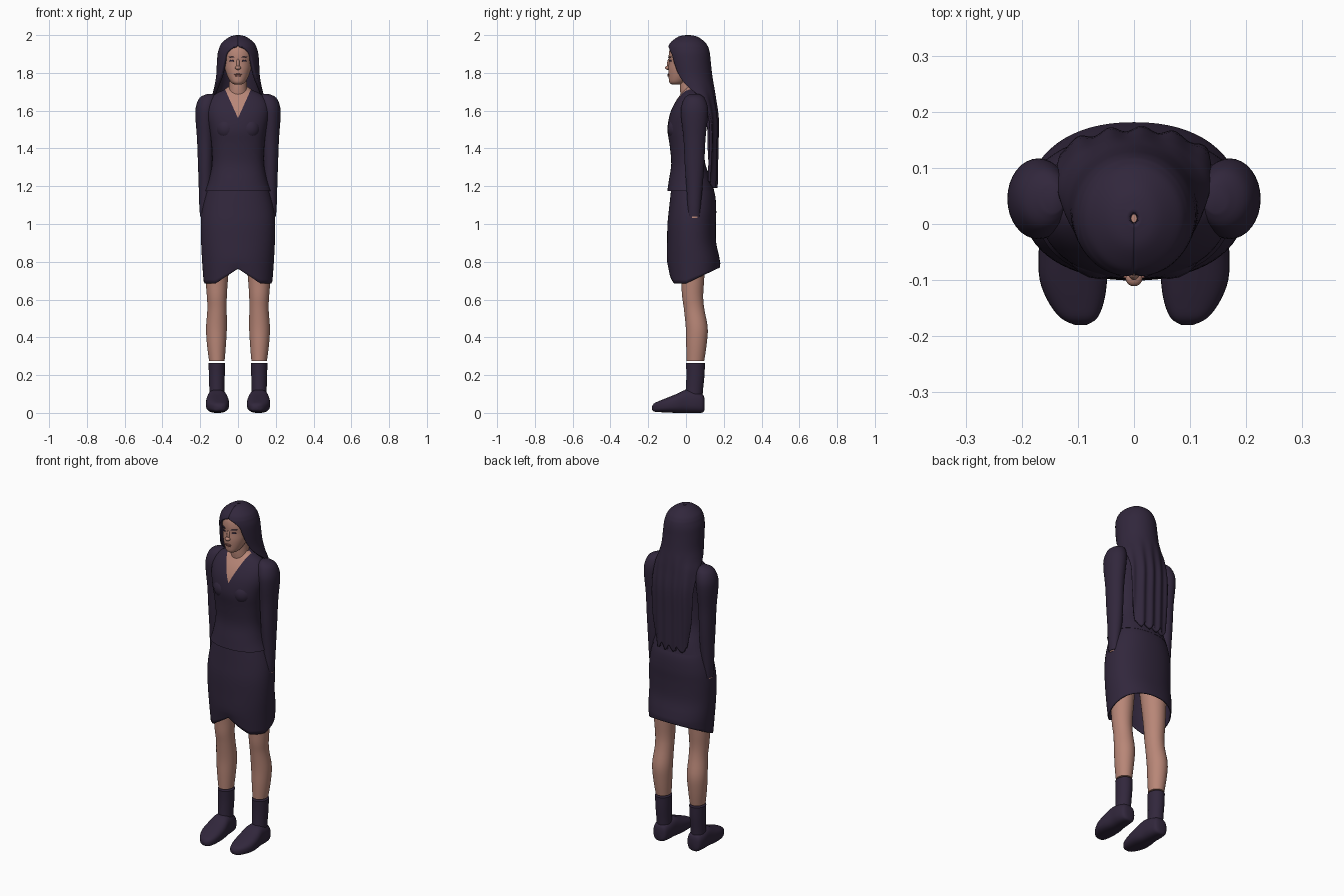
import bpy, bmesh
from math import sin, cos, pi, radians
from mathutils import Matrix, Vector

cube = bpy.data.objects.get("Cube")
if cube:
    bpy.data.objects.remove(cube, do_unlink=True)


def material(name, rgb):
    m = bpy.data.materials.new(name)
    m.use_nodes = True
    m.diffuse_color = (*rgb, 1)
    m.node_tree.nodes["Principled BSDF"].inputs["Base Color"].default_value = (*rgb, 1)
    return m


DARK = material("dark_plum", (0.031, 0.020, 0.045))
SKIN = material("skin", (0.48, 0.24, 0.185))
LIPS = material("lips", (0.30, 0.12, 0.10))


def finish(name, bm, mats, angle=50):
    mesh = bpy.data.meshes.new(name)
    bm.to_mesh(mesh)
    bm.free()
    obj = bpy.data.objects.new(name, mesh)
    bpy.context.collection.objects.link(obj)
    for m in mats:
        mesh.materials.append(m)
    bpy.ops.object.select_all(action="DESELECT")
    obj.select_set(True)
    bpy.context.view_layer.objects.active = obj
    bpy.ops.object.shade_smooth_by_angle(angle=radians(angle))
    return obj


def smooth_rows(rows, k):
    """Catmull-Rom interpolation of the section list."""
    out = []
    for i in range(len(rows) - 1):
        quad = [rows[max(i - 1, 0)], rows[i], rows[i + 1], rows[min(i + 2, len(rows) - 1)]]
        for s in range(k):
            t = s / k
            out.append([b + 0.5 * t * (c - a + t * (2 * a - 5 * b + 4 * c - d + t * (3 * (b - c) + d - a)))
                        for a, b, c, d in zip(*quad)])
    return out + [list(rows[-1])]


def power(v, p):
    return (1 if v >= 0 else -1) * abs(v) ** (2 / p)


def loft(rows, n=32, p=2, k=4, axis="z", side=1, closed=True, arc=False):
    """Rows: position, centre 1, centre 2, radius 1, radius 2 (and opening angle for an arc)."""
    bm = bmesh.new()
    rings = []
    for row in smooth_rows(rows, k):
        t, c1, c2, r1, r2 = row[:5]
        gap = radians(max(row[5], 0)) if arc else 0
        ring = []
        for i in range(n):
            a = gap + (2 * pi - 2 * gap) * i / (n - 1 if arc else n)
            u, w = side * c1 + r1 * power(sin(a), p), c2 - r2 * power(cos(a), p)
            ring.append(bm.verts.new((u, w, t) if axis == "z" else (u, t, w)))
        rings.append(ring)
    for a, b in zip(rings, rings[1:]):
        for i in range(n - 1 if arc else n):
            j = (i + 1) % n
            bm.faces.new((a[i], b[i], b[j], a[j]))
    if closed:
        bm.faces.new(rings[0])
        bm.faces.new(rings[-1])
        bmesh.ops.recalc_face_normals(bm, faces=bm.faces)
    return bm


def blob(name, loc, size, mat, turn=0, tilt=0):
    bm = bmesh.new()
    place = (Matrix.Translation(loc) @ Matrix.Rotation(radians(turn), 4, "Z")
             @ Matrix.Rotation(radians(tilt), 4, "Y") @ Matrix.Diagonal((*size, 1)))
    bmesh.ops.create_uvsphere(bm, u_segments=20, v_segments=12, radius=1, matrix=place)
    return finish(name, bm, [mat])


def thicken(obj, amount):
    mod = obj.modifiers.new("thickness", "SOLIDIFY")
    mod.thickness = amount


# Jacket body, with the open collar cut in as skin faces
bm = loft([(1.725, 0, .035, .055, .04), (1.71, 0, .035, .075, .047), (1.685, 0, .032, .125, .062),
           (1.64, 0, .025, .16, .085), (1.58, 0, .012, .165, .098), (1.50, 0, .002, .15, .1),
           (1.42, 0, .005, .14, .092), (1.32, 0, .012, .137, .09), (1.23, 0, .022, .155, .113),
           (1.175, 0, .025, .174, .124)], n=48, p=2.2)
slope = 0.45
for s in (1, -1):
    bmesh.ops.bisect_plane(bm, geom=bm.verts[:] + bm.edges[:] + bm.faces[:],
                           plane_co=(0, 0, 1.56), plane_no=Vector((s, 0, -slope)))
for f in bm.faces:
    c = f.calc_center_median()
    f.material_index = int(c.y < 0.03 and abs(c.x) < (c.z - 1.56) * slope)
finish("jacket", bm, [DARK, SKIN])

# Skirt with a notched front hem and a raised back hem
bm = loft([(1.24, 0, .02, .14, .09), (1.17, 0, .035, .168, .115), (1.08, 0, .035, .19, .125),
           (1.0, 0, .03, .197, .128), (.9, 0, .03, .195, .13), (.8, 0, .04, .19, .14),
           (.68, 0, .045, .183, .135)], n=64, p=2.2, closed=False)
for v in bm.verts:
    if v.co.z < 0.8:
        hem = 0.685 + (0.085 * v.co.y / 0.18 if v.co.y > 0 else 0.078 * max(0, 1 - abs(v.co.x) / 0.12))
        v.co.z = 0.8 - (0.8 - v.co.z) / 0.12 * (0.8 - hem)
thicken(finish("skirt", bm, [DARK]), 0.006)

# Limbs, both sides
for side, tag in ((1, "left_"), (-1, "right_")):
    finish(tag + "sleeve", loft([
        (1.688, .145, .045, .02, .025), (1.668, .158, .045, .045, .052), (1.62, .168, .045, .055, .07),
        (1.56, .172, .045, .053, .07), (1.45, .172, .045, .045, .058), (1.32, .172, .045, .04, .052),
        (1.2, .172, .045, .036, .043), (1.1, .178, .043, .027, .035), (1.04, .183, .042, .018, .03)],
        side=side), [DARK])
    finish(tag + "wrist", loft([(1.07, .182, .042, .014, .024), (1.033, .183, .042, .014, .024)],
                               n=20, side=side), [SKIN])
    blob(tag + "bust", (side * .062, -.042, 1.505), (.058, .056, .062), DARK)
    finish(tag + "leg", loft([
        (.95, .105, .03, .075, .08), (.72, .112, .035, .06, .062), (.62, .112, .035, .053, .056),
        (.55, .111, .043, .051, .054), (.45, .114, .057, .055, .058), (.36, .114, .055, .05, .054),
        (.274, .112, .05, .041, .046)], side=side), [SKIN])
    finish(tag + "sock", loft([
        (.264, .112, .05, .044, .05), (.2, .112, .05, .042, .048), (.13, .112, .045, .04, .046),
        (.07, .112, .04, .04, .046)], side=side), [DARK])
    finish(tag + "shoe", loft([
        (.098, .112, .045, .02, .03), (.088, .112, .05, .04, .048), (.05, .112, .057, .05, .057),
        (0, .11, .061, .054, .061), (-.05, .109, .05, .061, .05), (-.1, .108, .041, .06, .039),
        (-.14, .103, .034, .049, .03), (-.168, .098, .029, .032, .022), (-.18, .095, .026, .01, .009)],
        p=2.7, axis="y", side=side), [DARK])

# Neck and head
finish("neck", loft([(1.80, 0, .02, .045, .05), (1.72, 0, .02, .048, .052),
                     (1.66, 0, .03, .058, .055)]), [SKIN])
finish("head", loft([
    (1.98, 0, .01, .04, .05), (1.94, 0, .01, .078, .09), (1.90, 0, .005, .083, .096),
    (1.86, 0, 0, .077, .091), (1.82, 0, -.015, .069, .079), (1.78, 0, -.03, .055, .062),
    (1.75, 0, -.045, .037, .043), (1.738, 0, -.05, .018, .025)], n=40), [SKIN])

# Face
blob("nose_bridge", (0, -.09, 1.847), (.009, .01, .028), SKIN)
blob("nose_tip", (0, -.097, 1.827), (.015, .014, .011), SKIN)
blob("upper_lip", (0, -.094, 1.792), (.021, .0045, .004), LIPS)
blob("lower_lip", (0, -.093, 1.785), (.017, .0048, .005), LIPS)
for side, tag in ((1, "left_"), (-1, "right_")):
    blob(tag + "eye", (side * .033, -.083, 1.864), (.014, .004, .005), DARK, turn=side * 28)
    blob(tag + "brow", (side * .034, -.085, 1.884), (.019, .004, .003), DARK, turn=side * 27, tilt=side * -6)

# Long hair, parted at the front and falling down the back in strands
bm = loft([
    (2.0, 0, .01, .008, .01, 0), (1.992, 0, .01, .042, .05, 0), (1.965, 0, .01, .08, .088, 0),
    (1.945, 0, .011, .094, .102, 2), (1.93, 0, .012, .1, .108, 20), (1.90, 0, .015, .108, .112, 36),
    (1.85, 0, .02, .112, .112, 43), (1.78, 0, .03, .116, .11, 55), (1.72, 0, .045, .127, .105, 74),
    (1.66, 0, .07, .14, .088, 98), (1.55, 0, .1, .143, .07, 112), (1.40, 0, .112, .135, .055, 110),
    (1.28, 0, .12, .115, .045, 105), (1.225, 0, .128, .105, .035, 100)],
    n=72, closed=False, arc=True)
for v in bm.verts:
    loose = min(1, max(0, (1.76 - v.co.z) / 0.2))
    tip = max(0, (1.4 - v.co.z) / 0.175)
    v.co.y += 0.005 * loose * sin(v.co.x * 110)
    v.co.z -= 0.035 * tip * abs(sin(v.co.x * 62))
thicken(finish("hair", bm, [DARK]), 0.018)
